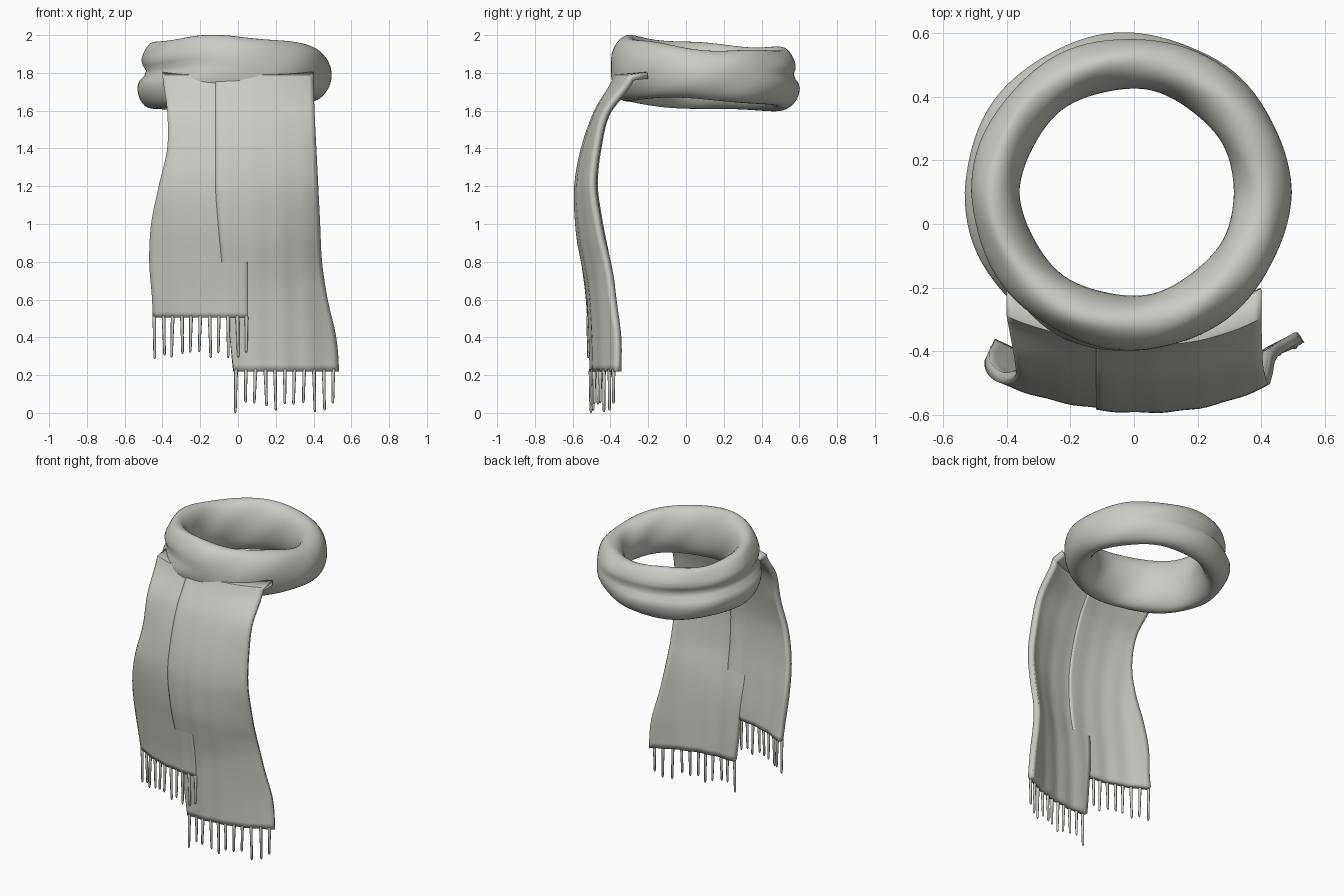
import bpy, bmesh, math, random
from mathutils import Vector

random.seed(4)
if "Cube" in bpy.data.objects:
    bpy.data.objects.remove(bpy.data.objects["Cube"], do_unlink=True)

wool = bpy.data.materials.new("pale grey wool")
wool.use_nodes = True
wool.diffuse_color = (0.6, 0.6, 0.56, 1)
bsdf = wool.node_tree.nodes["Principled BSDF"]
bsdf.inputs["Base Color"].default_value = wool.diffuse_color
bsdf.inputs["Roughness"].default_value = 0.9


def make_object(name, bm, angle=50):
    mesh = bpy.data.meshes.new(name)
    bm.to_mesh(mesh)
    bm.free()
    mesh.materials.append(wool)
    obj = bpy.data.objects.new(name, mesh)
    bpy.context.collection.objects.link(obj)
    bpy.ops.object.select_all(action="DESELECT")
    obj.select_set(True)
    bpy.context.view_layer.objects.active = obj
    bpy.ops.object.shade_smooth_by_angle(angle=math.radians(angle))
    return obj


# Hanging cloth profile: height, middle y, edge y, right edge x, left edge x
PROFILE = [
    (1.79, -0.375, -0.29, -0.40, 0.40),
    (1.60, -0.48, -0.43, -0.375, 0.405),
    (1.40, -0.55, -0.48, -0.375, 0.415),
    (1.20, -0.585, -0.50, -0.42, 0.425),
    (1.00, -0.58, -0.47, -0.46, 0.435),
    (0.80, -0.555, -0.43, -0.47, 0.445),
    (0.60, -0.53, -0.405, -0.455, 0.475),
    (0.40, -0.52, -0.375, -0.45, 0.52),
    (0.22, -0.515, -0.375, -0.45, 0.535),
]


def profile_at(z):
    """Smooth interpolation through the profile rows."""
    last = len(PROFILE) - 1
    i = 0
    while i < last - 1 and z < PROFILE[i + 1][0]:
        i += 1
    a, b, c, d = (PROFILE[min(max(k, 0), last)] for k in (i - 1, i, i + 1, i + 2))
    t = min(max((b[0] - z) / (b[0] - c[0]), 0), 1)
    return [q + 0.5 * t * (r - p + t * (2*p - 5*q + 4*r - s + t * (3*(q - r) + s - p)))
            for p, q, r, s in zip(a[1:], b[1:], c[1:], d[1:])]


def cloth_y(x, z):
    mid, edge, right, left = profile_at(z)
    centre = 0.04
    t = (x - centre) / ((left if x > centre else right) - centre)
    fold = 0.004 * math.sin(x * 45 + z) * (1 - z / 2)
    return mid + (edge - mid) * abs(t) ** 2.2 + fold


def seam_x(z):
    return -0.12 + 0.10 * max(0, (1.2 - z)) ** 1.2


def long_span(z):
    return seam_x(z), profile_at(z)[3]


def short_span(z):
    return profile_at(z)[2], 0.05


def long_offset(z):
    # The long tail lies over the short one, then slips behind it
    return 0.012 * min(max((0.9 - z) / 0.2, 0), 1) - 0.006


def short_offset(z):
    return 0.0


def tail(name, bottom, span, offset, rows=44, cols=22):
    bm = bmesh.new()
    grid = []
    for i in range(-1, rows + 1):
        z = 1.79 + (bottom - 1.79) * max(i, 0) / rows
        x0, x1 = span(z)
        row = []
        for j in range(cols + 1):
            x = x0 + (x1 - x0) * j / cols
            # first row tucks back into the neck ring
            back = 0.09 if i < 0 else 0
            row.append(bm.verts.new((x, cloth_y(x, z) + offset(z) + back, z + back * 0.15)))
        grid.append(row)
    for a, b in zip(grid, grid[1:]):
        for j in range(cols):
            bm.faces.new((a[j], b[j], b[j + 1], a[j + 1]))
    obj = make_object(name, bm)
    solid = obj.modifiers.new("thickness", "SOLIDIFY")
    solid.thickness = 0.035
    solid.offset = -1


def fringe(name, bottom, x0, x1, offset, shortest, longest, count=11):
    bm = bmesh.new()
    for k in range(count):
        x = x0 + (x1 - x0) * k / (count - 1)
        length = longest if k == 0 else random.uniform(shortest, longest)
        y = cloth_y(x, bottom) + offset(bottom) + 0.006
        lean = random.uniform(-0.008, 0.008)
        rings = []
        for s, radius in ((0, 0.006), (0.06, 0.01), (0.5, 0.008), (0.95, 0.007), (1, 0.003)):
            centre = Vector((x + lean * s, y, bottom + 0.015 - (length + 0.015) * s))
            rings.append([bm.verts.new(centre + Vector((math.cos(a), math.sin(a), 0)) * radius)
                          for a in (math.tau * n / 8 for n in range(8))])
        for a, b in zip(rings, rings[1:]):
            for n in range(8):
                m = (n + 1) % 8
                bm.faces.new((a[n], b[n], b[m], a[m]))
        bm.faces.new(rings[0])
        bm.faces.new(rings[-1][::-1])
    make_object(name, bm)


def neck_ring(segments=96, sides=40):
    bm = bmesh.new()
    loops = []
    for i in range(segments):
        a = math.tau * i / segments          # zero at the front, growing towards -x
        c, s, c2 = math.cos(a), math.sin(a), math.cos(2 * a)
        top = 1.951 + 0.0325 * c + 0.015 * s + 0.011 * c2 + 0.006 * math.sin(5 * a)
        low = 1.632 + 0.02 * c - 0.025 * s - 0.0025 * c2 + 0.005 * math.sin(4 * a)
        mid, half = (top + low) / 2, (top - low) / 2
        crease = 0.045 * max(0, 0.35 + 0.65 * math.cos(a - 2.0))
        loop = []
        for j in range(sides):
            b = math.tau * j / sides
            h, w = math.sin(b), math.cos(b)
            r = 0.425 - 0.012 * abs(c) + 0.088 * w
            if w > 0:                         # two rolls on the outside
                r -= crease * w * math.exp(-((h - 0.1) / 0.22) ** 2)
                r -= crease * 0.5 * h * w
            r += 0.003 * math.sin(7 * a + 3 * b)
            loop.append(bm.verts.new((-0.02 - r * s, 0.1 - r * c, mid + half * h)))
        loops.append(loop)
    for i in range(segments):
        a, b = loops[i], loops[(i + 1) % segments]
        for j in range(sides):
            k = (j + 1) % sides
            bm.faces.new((a[j], a[k], b[k], b[j]))
    bmesh.ops.recalc_face_normals(bm, faces=bm.faces)
    make_object("neck_ring", bm, 80)


neck_ring()
tail("long_tail", 0.22, long_span, long_offset)
tail("short_tail", 0.505, short_span, short_offset)
fringe("long_fringe", 0.22, -0.01, 0.505, long_offset, 0.16, 0.22)
fringe("short_fringe", 0.505, -0.443, 0.045, short_offset, 0.15, 0.22)
